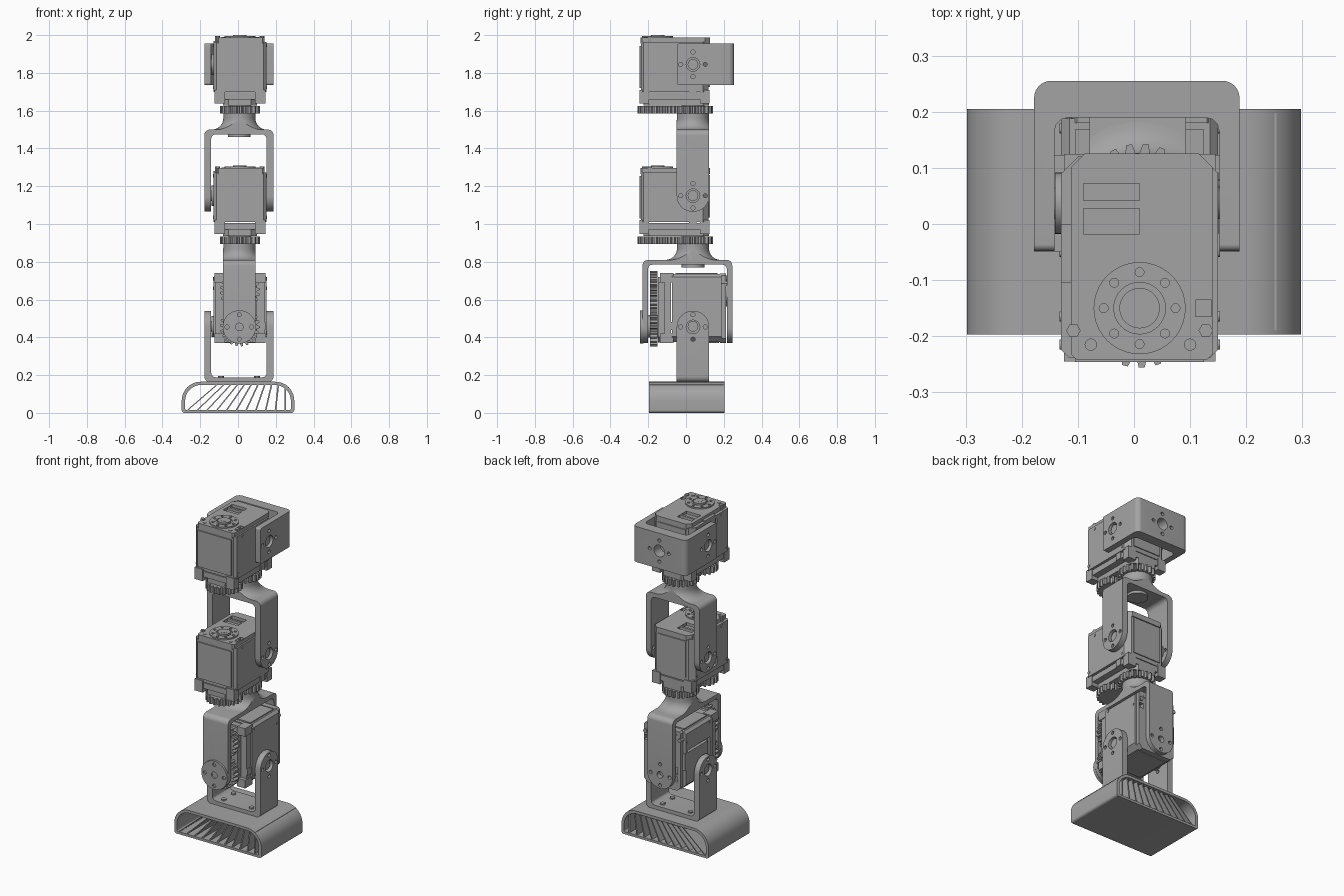
import bpy, bmesh
from math import pi, sin, cos
from mathutils import Matrix

cube = bpy.data.objects.get("Cube")
if cube:
    bpy.data.objects.remove(cube, do_unlink=True)

grey = bpy.data.materials.new("plain grey")
grey.use_nodes = True
COLOUR = (0.37, 0.37, 0.37, 1)
grey.diffuse_color = COLOUR
grey.node_tree.nodes["Principled BSDF"].inputs["Base Color"].default_value = COLOUR
parts = []


def finish(name, bm):
    bmesh.ops.recalc_face_normals(bm, faces=bm.faces)
    mesh = bpy.data.meshes.new(name)
    bm.to_mesh(mesh)
    bm.free()
    mesh.materials.append(grey)
    ob = bpy.data.objects.new(name, mesh)
    bpy.context.scene.collection.objects.link(ob)
    parts.append(ob)
    return ob


def prism(name, pts, axis, lo, hi):
    """Extrude a 2D outline along an axis."""
    put = {"x": lambda u, v, h: (h, u, v), "y": lambda u, v, h: (u, h, v),
           "z": lambda u, v, h: (u, v, h)}[axis]
    bm = bmesh.new()
    low = [bm.verts.new(put(u, v, lo)) for u, v in pts]
    high = [bm.verts.new(put(u, v, hi)) for u, v in pts]
    bm.faces.new(low)
    bm.faces.new(high)
    for i in range(len(pts)):
        j = (i + 1) % len(pts)
        bm.faces.new((low[i], low[j], high[j], high[i]))
    return finish(name, bm)


def rounded(u0, u1, v0, v1, radii, seg=8):
    """Rectangle outline; radii run anticlockwise from bottom left."""
    pts = []
    corners = ((u0, v0, 1, 1), (u1, v0, -1, 1), (u1, v1, -1, -1), (u0, v1, 1, -1))
    for k, ((u, v, su, sv), r) in enumerate(zip(corners, radii)):
        if r == 0:
            pts.append((u, v))
            continue
        for i in range(seg + 1):
            a = pi + k * pi / 2 + i * pi / 2 / seg
            pts.append((u + su * r + r * cos(a), v + sv * r + r * sin(a)))
    return pts


def circle(u, v, r, n=32):
    return [(u + r * cos(2 * pi * i / n), v + r * sin(2 * pi * i / n)) for i in range(n)]


def box(name, x0, x1, y0, y1, z0, z1):
    return prism(name, rounded(x0, x1, y0, y1, (0,) * 4), "z", z0, z1)


def carve(ob, cutter, op="DIFFERENCE"):
    mod = ob.modifiers.new("carve", "BOOLEAN")
    mod.operation, mod.solver, mod.object = op, "EXACT", cutter
    with bpy.context.temp_override(object=ob, active_object=ob, selected_objects=[ob]):
        bpy.ops.object.modifier_apply(modifier=mod.name)
    parts.remove(cutter)
    bpy.data.objects.remove(cutter, do_unlink=True)


def bolt_holes(ob, axis, u, v, lo, hi, centre, ring=0.065, count=4, r=0.011):
    carve(ob, prism("cutter", circle(u, v, centre), axis, lo, hi))
    for i in range(count):
        a = 2 * pi * i / count
        carve(ob, prism("cutter", circle(u + ring * cos(a), v + ring * sin(a), r, 12), axis, lo, hi))


def place(start, matrix):
    for ob in parts[start:]:
        ob.matrix_world = matrix


def bracket(name, half, length, matrix, wall=0.036, plate=0.025, w=0.086,
            end=0.084, hole=0.036, plate_hole=0):
    """U bracket: pivot on the local x axis, plate at z = length."""
    start = len(parts)
    ob = prism(name, rounded(-half, half, -0.1, length, (0, 0, 0.03, 0.03)), "y", -w, w)
    inner = half - wall
    carve(ob, prism("cutter", rounded(-inner, inner, -0.2, length - plate, (0, 0, 0.025, 0.025), 3),
                    "y", -0.3, 0.3))
    carve(ob, prism("cutter", rounded(-w, w, -0.085, length + 0.1, (end, end, 0, 0), 12),
                    "x", -0.5, 0.5), "INTERSECT")
    bolt_holes(ob, "x", 0, 0, -0.5, 0.5, hole)
    if plate_hole:
        bolt_holes(ob, "z", 0, 0, length - 0.1, length + 0.1, plate_hole)
    place(start, matrix)


def neck(name, z, height, along_y):
    """Flared collar clipped to the width of the bracket below it."""
    r, flare = 0.085, 0.06
    profile = [(0, -0.01), (r + flare, -0.01)]
    profile += [(r + flare * (1 - sin(a)), flare * (1 - cos(a)))
                for a in (i * pi / 16 for i in range(9))]
    profile += [(r, height), (0, height)]
    bm = bmesh.new()
    vs = [bm.verts.new((u, 0, v)) for u, v in profile]
    es = [bm.edges.new(p) for p in zip(vs, vs[1:])]
    bmesh.ops.spin(bm, geom=vs + es, cent=(0, 0, 0), axis=(0, 0, 1), angle=2 * pi, steps=40)
    bmesh.ops.remove_doubles(bm, verts=bm.verts, dist=1e-5)
    start = len(parts)
    ob = finish(name, bm)
    a, b = (0.086, 0.3) if along_y else (0.3, 0.086)
    carve(ob, box("cutter", -a, a, -b, b, -0.1, 0.2), "INTERSECT")
    prism(name + "_bearing", circle(0, 0, 0.06), "z", -0.04, 0)
    place(start, Matrix.Translation((0.007, 0.037, z)))


def gear(name, x, y, phase, teeth=22):
    pts = []
    for i in range(teeth):
        for f, r in ((0, 0.09), (0.3, 0.09), (0.45, 0.106), (0.8, 0.106)):
            a = 2 * pi * (i + f + phase) / teeth
            pts.append((x + r * cos(a), y + r * sin(a)))
    prism(name, pts, "z", -0.04, 0)


def servo(name, matrix, pivot):
    """Servo: gears at the local bottom, horn on the top, pivot along x."""
    start = len(parts)
    n = name + "_"
    # main case with recesses and chamfered edges
    case = prism(n + "case", rounded(-0.13, 0.15, -0.239, 0.12, (0.015, 0.015, 0.03, 0.03), 1), "z", 0.075, 0.338)
    carve(case, box("cutter", -0.2, -0.112, -0.12, 0.0, 0.1, 0.32))
    cap = prism(n + "cap", rounded(-0.112, 0.14, -0.242, 0.126, (0.01, 0.01, 0.025, 0.025), 1), "z", 0.33, 0.362)
    carve(cap, box("cutter", -0.09, 0.01, -0.018, 0.072, 0.345, 0.4))
    carve(cap, box("cutter", 0.11, 0.138, -0.165, -0.135, 0.34, 0.4))
    box(n + "socket_bar", -0.09, 0.01, 0.028, 0.042, 0.34, 0.36)
    box(n + "side_rail", -0.13, -0.095, -0.105, 0.0, 0.12, 0.345)
    # cover panels front and back
    box(n + "front_panel", -0.105, 0.125, -0.246, -0.238, 0.095, 0.318)
    box(n + "back_panel", -0.085, 0.105, 0.119, 0.126, 0.1, 0.325)
    # lower case, gearbox cover and corner feet
    prism(n + "lower_case", rounded(-0.12, 0.14, -0.236, 0.122, (0.02,) * 4, 1), "z", 0.035, 0.07)
    prism(n + "gearbox", rounded(-0.08, 0.1, -0.225, 0.122, (0.03,) * 4, 1), "z", 0.002, 0.04)
    for x in (-0.125, 0.09):
        for y in (-0.245, 0.075):
            box(n + "foot", x, x + 0.055, y, y + 0.05, 0.012, 0.085)
    for x in (-0.108, 0.128):
        prism(n + "corner_bolt", circle(x, -0.19, 0.013, 6), "z", 0.3, 0.37)
    for x in (-0.077, 0.1):
        prism(n + "cap_screw", circle(x, -0.215, 0.011, 12), "z", 0.36, 0.365)
    for x in (-0.133, 0.149):
        for y, z in ((-0.165, 0.32), (-0.215, 0.1), (0.07, 0.1)):
            prism(n + "side_screw", circle(y, z, 0.009, 12), "x", x, x + 0.004)
    box(n + "connector", 0.12, 0.146, 0.015, 0.055, 0.035, 0.08)
    # output horn
    horn = prism(n + "horn", circle(0.01, -0.15, 0.082, 40), "z", 0.35, 0.37)
    bolt_holes(horn, "z", 0.01, -0.15, 0.363, 0.4, 0.046, 0.064, 8, 0.008)
    prism(n + "horn_hub", circle(0.01, -0.15, 0.036), "z", 0.35, 0.375)
    prism(n + "horn_screw", circle(0.01, -0.15, 0.018, 6), "z", 0.35, 0.376)
    # pivot pins and washers
    prism(n + "pivot_pin", circle(0.037, pivot, 0.028), "x", -0.165, 0.175)
    prism(n + "pivot_washer", circle(0.037, pivot, 0.055), "x", -0.141, 0.151)
    # meshing gears
    gear(n + "drive_gear", 0.01, -0.15, 0)
    gear(n + "driven_gear", 0.01, 0.037, 0.5)
    prism(n + "gear_hub", circle(0.01, 0.037, 0.06), "z", -0.055, 0.02)
    place(start, matrix)


# hollow foot with leaning ribs
foot = prism("base_shell", rounded(-0.298, 0.298, 0, 0.165, (0.015, 0.015, 0.1, 0.1)), "y", -0.197, 0.205)
carve(foot, prism("cutter", rounded(-0.28, 0.28, 0.015, 0.148, (0.008, 0.008, 0.085, 0.085)), "y", -0.3, 0.3))
for i in range(11):
    low = -0.27 + 0.052 * i
    high = low + 0.16 * (1 - i / 10)
    t = 0.004
    prism("base_rib", [(low - t, 0.012), (low + t, 0.012), (high + t, 0.15), (high - t, 0.15)], "y", -0.19, 0.198)

# brackets from the base upward
T, R = Matrix.Translation, Matrix.Rotation
bracket("base_bracket", 0.183, 0.292, T((0.005, 0.037, 0.455)) @ R(pi, 4, "Y"))
bracket("lower_yoke", 0.2375, 0.355, T((0.007, 0.0075, 0.455)) @ R(pi / 2, 4, "Z"), wall=0.028, hole=0.02)
bracket("middle_yoke", 0.183, 0.35, T((0.005, 0.037, 1.15)))
bracket("top_yoke", 0.183, 0.218, T((0.005, 0.037, 1.845)) @ R(-pi / 2, 4, "X"),
        plate=0.065, w=0.11, end=0.012, plate_hole=0.036)
for x in (-0.09, 0.1):
    for y in (-0.01, 0.085):
        prism("base_bolt", circle(x, y, 0.016, 6), "z", 0.18, 0.196)

# round horn plate on the lower yoke
plate = prism("yoke_horn", circle(0.007, 0.455, 0.088, 40), "y", -0.243, -0.225)
bolt_holes(plate, "y", 0.007, 0.455, -0.3, -0.234, 0.02)

neck("lower_neck", 0.81, 0.086, True)
neck("upper_neck", 1.5, 0.095, False)

# the lowest servo lies on its back, the others stand upright
servo("lower_servo", T((0, -0.15, 0.495)) @ R(-pi / 2, 4, "X"), 0.187)
servo("middle_servo", T((0, 0, 0.935)), 0.215)
servo("upper_servo", T((0, 0, 1.625)), 0.22)

bpy.ops.object.select_all(action="DESELECT")
for ob in parts:
    ob.select_set(True)
bpy.context.view_layer.objects.active = parts[0]
bpy.ops.object.shade_smooth_by_angle()
